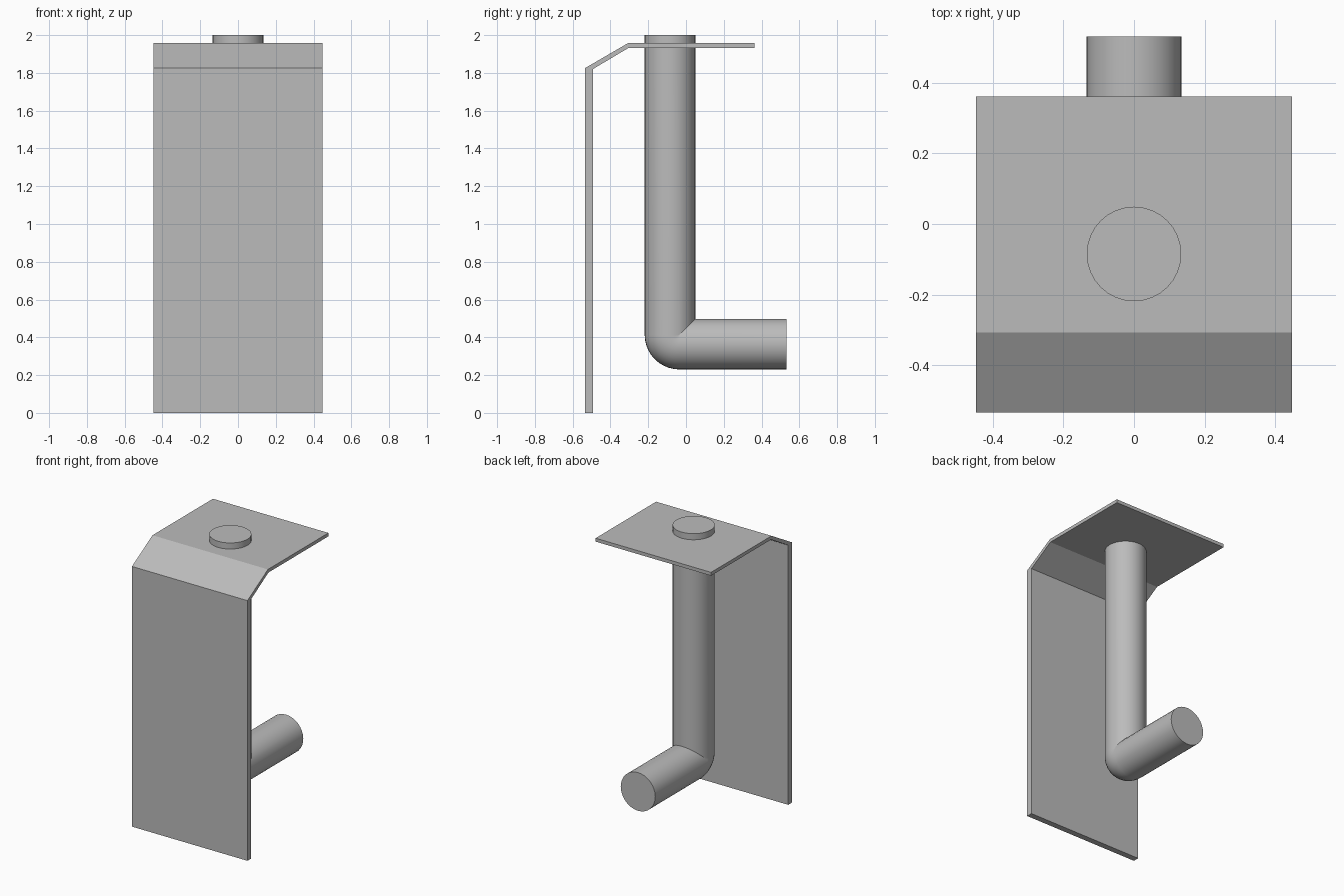
import bpy
import bmesh
import math
from mathutils import Vector

cube = bpy.data.objects.get("Cube")
if cube:
    bpy.data.objects.remove(cube)

grey = bpy.data.materials.new("plain grey")
grey.use_nodes = True
colour = (0.5, 0.5, 0.5, 1)
grey.diffuse_color = colour
grey.node_tree.nodes["Principled BSDF"].inputs["Base Color"].default_value = colour


def add_object(name, bm):
    mesh = bpy.data.meshes.new(name)
    bm.to_mesh(mesh)
    bm.free()
    mesh.materials.append(grey)
    obj = bpy.data.objects.new(name, mesh)
    bpy.context.collection.objects.link(obj)
    return obj


# Bent sheet: side profile (y, z) extruded across the width
HALF_WIDTH = 0.448
profile = [(-0.535, 0), (-0.535, 1.825), (-0.308, 1.957), (0.362, 1.957),
           (0.362, 1.933), (-0.303, 1.933), (-0.493, 1.82), (-0.493, 0)]
bm = bmesh.new()
side = bm.faces.new([bm.verts.new((-HALF_WIDTH, y, z)) for y, z in profile])
swept = bmesh.ops.extrude_face_region(bm, geom=[side])["geom"]
bmesh.ops.translate(bm, vec=(2 * HALF_WIDTH, 0, 0),
                    verts=[v for v in swept if isinstance(v, bmesh.types.BMVert)])
bmesh.ops.recalc_face_normals(bm, faces=bm.faces)
add_object("bent_sheet", bm)

# Round pipe: rings swept down, around a tight elbow, then out to the back
RADIUS, BEND, SIDES, STEPS = 0.134, 0.05, 32, 10
PIPE_Y, PIPE_Z, TOP, BACK = -0.085, 0.364, 2.0, 0.532
path = [(PIPE_Y, TOP, 0)]
for i in range(STEPS + 1):
    a = math.pi / 2 * i / STEPS
    path.append((PIPE_Y + BEND * (1 - math.cos(a)), PIPE_Z + BEND * (1 - math.sin(a)), a))
path.append((BACK, PIPE_Z, math.pi / 2))

bm = bmesh.new()
rings = []
for y, z, a in path:
    across = Vector((0, math.cos(a), math.sin(a)))
    ring = []
    for k in range(SIDES):
        t = 2 * math.pi * k / SIDES
        offset = Vector((math.cos(t), 0, 0)) + across * math.sin(t)
        ring.append(bm.verts.new(Vector((0, y, z)) + offset * RADIUS))
    rings.append(ring)
for upper, lower in zip(rings, rings[1:]):
    for k in range(SIDES):
        n = (k + 1) % SIDES
        bm.faces.new((upper[k], lower[k], lower[n], upper[n]))
bm.faces.new(rings[0])
bm.faces.new(rings[-1][::-1])
pipe = add_object("elbow_pipe", bm)

bpy.ops.object.select_all(action='DESELECT')
pipe.select_set(True)
bpy.context.view_layer.objects.active = pipe
bpy.ops.object.shade_smooth_by_angle(angle=math.radians(40))
